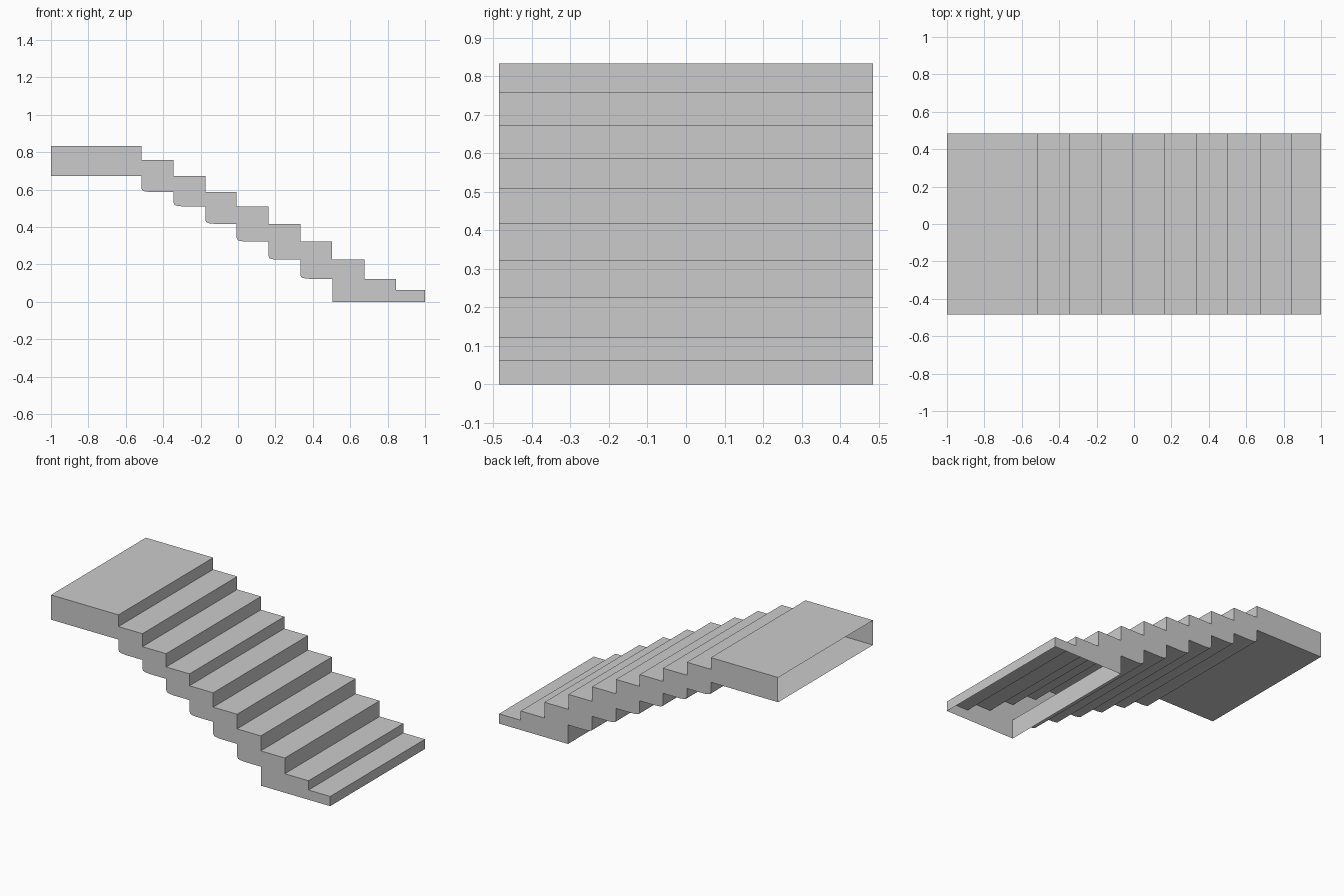
import bpy, bmesh

if "Cube" in bpy.data.objects:
    bpy.data.objects.remove(bpy.data.objects["Cube"])

HALF_W = 0.485
# Nosing positions, tread heights (the first height is the landing)
xs = [-0.517, -0.345, -0.175, -0.008, 0.162, 0.333, 0.503, 0.675, 0.845, 1.0]
zs = [0.833, 0.757, 0.673, 0.587, 0.510, 0.417, 0.322, 0.225, 0.123, 0.063]

# Upper stepped line, from the landing down to the floor
profile = [(-1.0, zs[0])]
for i, x in enumerate(xs):
    below = zs[i + 1] if i + 1 < len(zs) else 0.0
    profile += [(x, zs[i]), (x, below)]

# Underside, from the floor back up: each step has a rounded lower corner
profile.append((xs[6] + 0.003, 0.0))
profile.append((xs[6] + 0.003, zs[8]))
for i in range(5, -1, -1):
    x, z = xs[i], zs[i + 3]
    profile += [(x + 0.05, z), (x + 0.021, z + 0.003), (x + 0.006, z + 0.008),
                (x, z + 0.022), (x, zs[i + 2])]
profile.append((-1.0, zs[2]))

# Hollow shell: bottom of the foot and end of the landing stay open
bm = bmesh.new()
front = [bm.verts.new((x, -HALF_W, z)) for x, z in profile]
back = [bm.verts.new((x, HALF_W, z)) for x, z in profile]
n = len(profile)
for a in range(n - 1):
    b = a + 1
    if profile[a][1] == 0.0 and profile[b][1] == 0.0:
        continue
    bm.faces.new((front[a], front[b], back[b], back[a]))

# Stepped side walls
bm.faces.new(front[::-1])
bm.faces.new(back)

mesh = bpy.data.meshes.new("staircase")
bm.to_mesh(mesh)
bm.free()
stairs = bpy.data.objects.new("staircase", mesh)
bpy.context.collection.objects.link(stairs)
